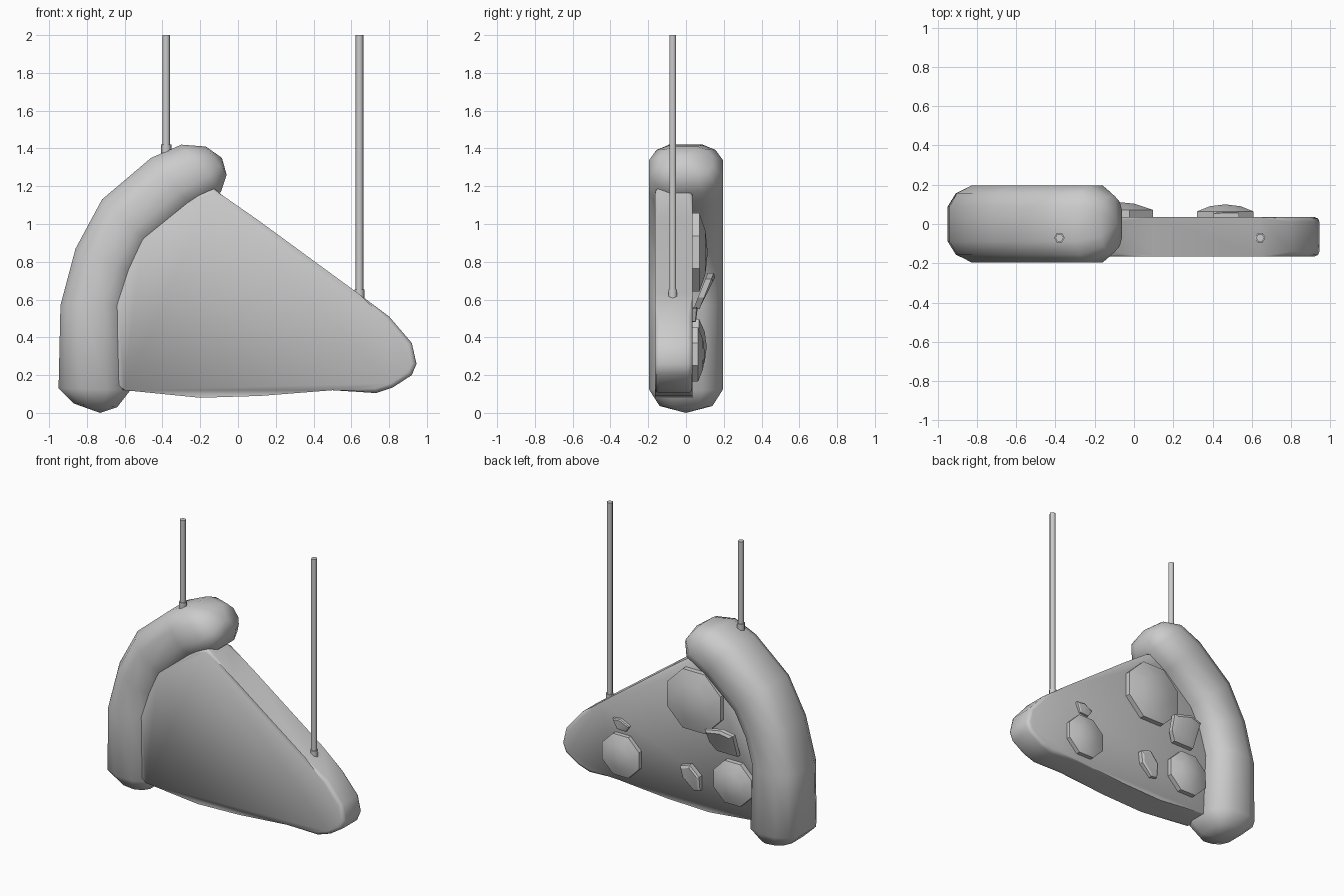
import bpy, bmesh, math
from mathutils import Vector

if "Cube" in bpy.data.objects:
    bpy.data.objects.remove(bpy.data.objects["Cube"])

grey = bpy.data.materials.new("plain grey")
grey.diffuse_color = (0.6, 0.6, 0.6, 1)
grey.use_nodes = True
grey.node_tree.nodes["Principled BSDF"].inputs["Base Color"].default_value = grey.diffuse_color


def finish(name, bm, angle=40):
    bmesh.ops.recalc_face_normals(bm, faces=bm.faces[:])
    me = bpy.data.meshes.new(name)
    bm.to_mesh(me)
    bm.free()
    me.materials.append(grey)
    for p in me.polygons:
        p.use_smooth = True
    me.set_sharp_from_angle(angle=math.radians(angle))
    ob = bpy.data.objects.new(name, me)
    bpy.context.collection.objects.link(ob)
    return ob


def loft(bm, rings, start=None, end=None):
    """Skin a list of point rings; close ends with a fan point or a flat face."""
    vs = [[bm.verts.new(p) for p in r] for r in rings]
    n = len(vs[0])
    for a, b in zip(vs, vs[1:]):
        for i in range(n):
            j = (i + 1) % n
            bm.faces.new((a[i], a[j], b[j], b[i]))
    for ring, tip in ((vs[0], start), (vs[-1], end)):
        if tip is None:
            bm.faces.new(ring)
        else:
            t = bm.verts.new(tip)
            for i in range(n):
                bm.faces.new((ring[i], ring[(i + 1) % n], t))


# crust: rounded section swept between outer and inner outline points
stations = [((-.87, .05), (-.64, .03), .14), ((-.95, .13), (-.57, .12), .195),
            ((-.94, .57), (-.59, .57), .197), ((-.86, .87), (-.54, .74), .197),
            ((-.72, 1.13), (-.46, .89), .197), ((-.46, 1.35), (-.24, 1.08), .197),
            ((-.30, 1.42), (-.09, 1.17), .195), ((-.17, 1.41), (-.06, 1.26), .14)]
half = [(1, .45), (.78, .8), (.35, 1), (-.35, 1), (-.78, .8), (-1, .45)]
section = half + [(u, -v) for u, v in reversed(half)]
rings = []
for o, i, w in stations:
    o, i = Vector((o[0], 0, o[1])), Vector((i[0], 0, i[1]))
    rings.append([(o + i) / 2 + (o - i) / 2 * u + Vector((0, w * v, 0)) for u, v in section])
bm = bmesh.new()
loft(bm, rings, (-.73, 0, 0.0), (-.085, 0, 1.35))
finish("crust", bm, 60)

# slice: flat wedge with softened rim
outline = [(-.66, .13), (-.6, .12), (-.2, .08), (.12, .09), (.5, .12), (.73, .105), (.82, .135),
           (.92, .2), (.945, .26), (.92, .37), (.8, .51), (.64, .63), (.1, 1.025),
           (-.08, 1.15), (-.13, 1.19), (-.22, 1.16), (-.53, .93), (-.66, .58)]
bm = bmesh.new()
loft(bm, [[(x, y, z) for x, z in outline] for y in (-.165, .035)])
rim = [e for e in bm.edges if abs(e.verts[0].co.y - e.verts[1].co.y) < .01]
bmesh.ops.bevel(bm, geom=rim, offset=.024, segments=2, profile=.5, affect='EDGES')
finish("slice", bm, 50)

# domed round toppings on the back
for k, (x, z, r, h) in enumerate([(-.11, .85, .225, .08), (.465, .31, .155, .065), (-.41, .35, .16, .075)]):
    def ring(f, y):
        return [(x + r * f * math.cos(a), y, z + r * f * math.sin(a))
                for a in (math.pi * (i + .5) / 4 for i in range(8))]
    bm = bmesh.new()
    loft(bm, [ring(1, .02), ring(1, .035 + h * .45), ring(.55, .035 + h * .85)], None, (x, .035 + h, z))
    finish(f"round_topping_{k + 1}", bm, 35)

# thin angular chunks, tilted away from the slice
chunks = [((-.35, .64), .095, .4, .04, [(.11, .07), (-.02, .1), (-.11, .08), (-.1, -.09), (.06, -.09), (.1, -.03)]),
          ((-.08, .305), .055, .1, .04, [(.077, .064), (0, .09), (-.07, .02), (-.07, -.08), (-.02, -.09), (.06, -.016)]),
          ((.475, .52), .045, .1, .025, [(.06, .033), (0, .04), (-.07, .005), (-.04, -.04), (.03, -.036)])]
for k, ((cx, cz), y, tilt, t, pts) in enumerate(chunks):
    bm = bmesh.new()
    loft(bm, [[(cx + x * s, y + d + tilt * z, cz + z * s) for x, z in pts]
              for d, s in ((-t / 2, 1), (t * .3, 1), (t / 2, .8))])
    finish(f"chunk_topping_{k + 1}", bm, 25)

# hanging rods with small collars
for side, x, z in (("left", -.38, 1.37), ("right", .643, .6)):
    for part, r, z0, z1 in (("rod", .021, z, 2.0), ("collar", .027, z - .03, z + .052)):
        bm = bmesh.new()
        loft(bm, [[(x + r * math.cos(i * math.pi / 3), -.07 + r * math.sin(i * math.pi / 3), h)
                   for i in range(6)] for h in (z0, z1)])
        finish(f"{side}_{part}", bm, 65)
